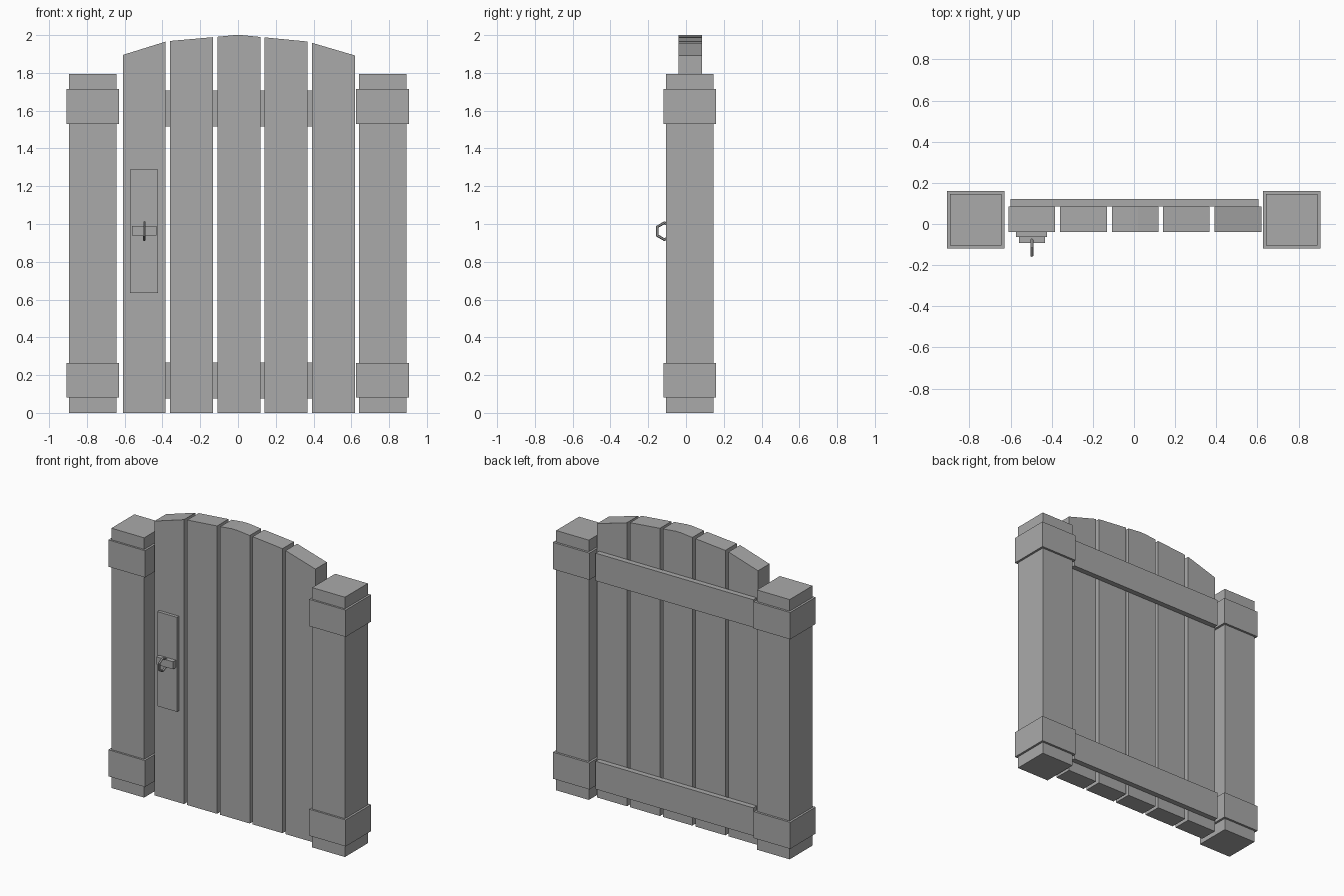
import bpy
import bmesh
import math

cube = bpy.data.objects.get("Cube")
if cube:
    bpy.data.objects.remove(cube, do_unlink=True)

grey = bpy.data.materials.new("plain_grey")
grey.use_nodes = True
colour = (0.4, 0.4, 0.4, 1)
grey.diffuse_color = colour
grey.node_tree.nodes["Principled BSDF"].inputs["Base Color"].default_value = colour


def prism(name, outline, y0, y1):
    """Extrude an x-z outline from front y0 to back y1."""
    bm = bmesh.new()
    face = bm.faces.new([bm.verts.new((x, y0, z)) for x, z in outline])
    new = bmesh.ops.extrude_face_region(bm, geom=[face])["geom"]
    verts = [v for v in new if isinstance(v, bmesh.types.BMVert)]
    bmesh.ops.translate(bm, verts=verts, vec=(0, y1 - y0, 0))
    bmesh.ops.recalc_face_normals(bm, faces=bm.faces)
    mesh = bpy.data.meshes.new(name)
    bm.to_mesh(mesh)
    bm.free()
    mesh.materials.append(grey)
    obj = bpy.data.objects.new(name, mesh)
    bpy.context.collection.objects.link(obj)
    return obj


def box(name, x, y, z):
    outline = [(x[0], z[0]), (x[1], z[0]), (x[1], z[1]), (x[0], z[1])]
    return prism(name, outline, *y)


# Posts with a band near each end
for side, cx in (("right", -0.769), ("left", 0.766)):
    box(side + "_post", (cx - 0.125, cx + 0.125), (-0.105, 0.145), (0, 1.795))
    for level, z in (("lower", (0.082, 0.265)), ("upper", (1.53, 1.715))):
        box(f"{side}_{level}_band", (cx - 0.14, cx + 0.14), (-0.118, 0.16), z)

# Planks with an arched top, listed as top points from right to left
plank_tops = [
    [(-0.61, 1.895), (-0.385, 1.965)],
    [(-0.36, 1.969), (-0.132, 1.989)],
    [(-0.108, 1.991), (-0.02, 2.0), (0.02, 2.0), (0.118, 1.99)],
    [(0.14, 1.988), (0.368, 1.966)],
    [(0.392, 1.959), (0.62, 1.892)],
]
for i, top in enumerate(plank_tops):
    base = [(top[-1][0], 0), (top[0][0], 0)]
    prism(f"plank_{i + 1}", base + top, -0.04, 0.085)

# Back rails
box("lower_rail", (-0.6, 0.605), (0.085, 0.122), (0.075, 0.268))
box("upper_rail", (-0.6, 0.605), (0.085, 0.122), (1.515, 1.706))

# Latch plate, mount and ring handle
box("latch_plate", (-0.573, -0.423), (-0.062, -0.04), (0.635, 1.288))
box("handle_mount", (-0.56, -0.432), (-0.092, -0.062), (0.938, 0.99))
bpy.ops.mesh.primitive_torus_add(
    major_segments=6, minor_segments=6, major_radius=0.045, minor_radius=0.008,
    location=(-0.496, -0.114, 0.962), rotation=(0, math.pi / 2, 0))
ring = bpy.context.object
ring.name = "ring_handle"
ring.data.materials.append(grey)
for poly in ring.data.polygons:
    poly.use_smooth = False
